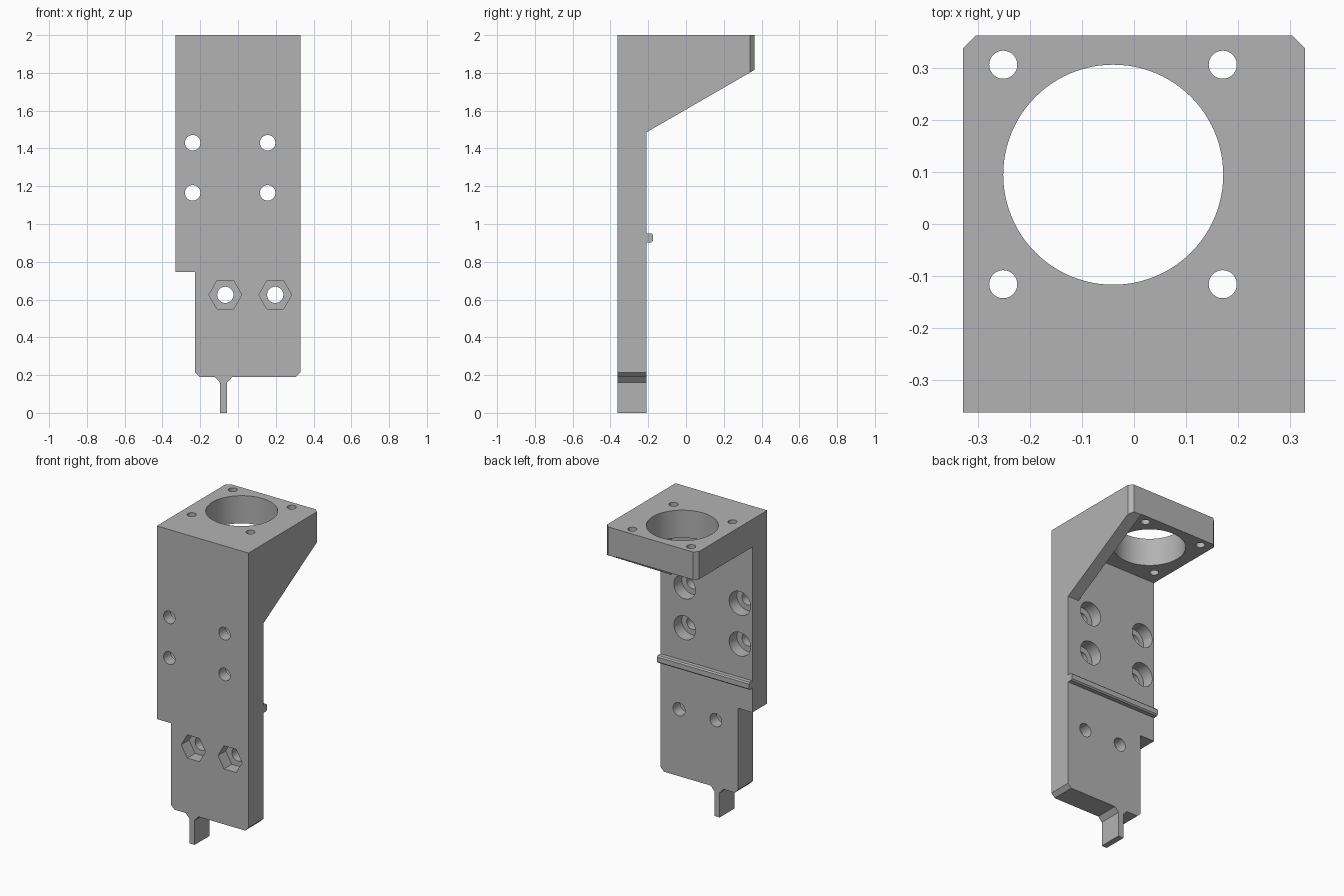
import bpy
import bmesh
import math
from mathutils import Vector

cube = bpy.data.objects.get("Cube")
if cube:
    bpy.data.objects.remove(cube, do_unlink=True)

grey = bpy.data.materials.new("plain grey")
grey.use_nodes = True
colour = (0.45, 0.45, 0.45, 1)
grey.diffuse_color = colour
grey.node_tree.nodes["Principled BSDF"].inputs["Base Color"].default_value = colour

FRONT, BACK, REAR = -0.363, -0.21, 0.363
SIDE, TOP = 0.33, 2.0
PLATE_UNDER = 1.82


def prism(name, profile, axis, start, end):
    """Extrude a closed 2D profile along x, y or z."""
    place = {
        "x": lambda a, b, t: Vector((t, a, b)),
        "y": lambda a, b, t: Vector((a, t, b)),
        "z": lambda a, b, t: Vector((a, b, t)),
    }[axis]
    bm = bmesh.new()
    face = bm.faces.new([bm.verts.new(place(a, b, start)) for a, b in profile])
    grown = bmesh.ops.extrude_face_region(bm, geom=[face], use_keep_orig=True)
    moved = [g for g in grown["geom"] if isinstance(g, bmesh.types.BMVert)]
    bmesh.ops.translate(bm, verts=moved, vec=place(0, 0, end - start))
    bmesh.ops.recalc_face_normals(bm, faces=bm.faces)
    mesh = bpy.data.meshes.new(name)
    bm.to_mesh(mesh)
    bm.free()
    mesh.materials.append(grey)
    obj = bpy.data.objects.new(name, mesh)
    bpy.context.collection.objects.link(obj)
    return obj


def ring(x, y, radius, sides=48):
    steps = [math.tau * i / sides for i in range(sides)]
    return [(x + radius * math.cos(t), y + radius * math.sin(t)) for t in steps]


def rect(a0, b0, a1, b1):
    return [(a0, b0), (a1, b0), (a1, b1), (a0, b1)]


def combine(target, other, operation):
    """Apply a boolean and drop the helper."""
    other.hide_render = True
    mod = target.modifiers.new("combine", "BOOLEAN")
    mod.operation = operation
    mod.solver = "EXACT"
    mod.object = other
    bpy.context.view_layer.objects.active = target
    bpy.ops.object.modifier_apply(modifier=mod.name)
    bpy.data.objects.remove(other, do_unlink=True)


def cut(target, profile, axis, start, end):
    combine(target, prism("cutter", profile, axis, start, end), "DIFFERENCE")


# Upright with side step, chamfered foot and narrow tab
c = 0.025
bracket = prism("motor_bracket", [
    (-SIDE, TOP), (SIDE, TOP), (SIDE, 0.19 + c), (SIDE - c, 0.19),
    (-0.03, 0.19), (-0.057, 0.16), (-0.057, 0), (-0.095, 0),
    (-0.095, 0.16), (-0.122, 0.19), (-0.228 + c, 0.19), (-0.228, 0.19 + c),
    (-0.228, 0.745), (-SIDE, 0.745)], "y", FRONT, BACK)

# Top block, hollowed below into a plate and one side gusset
block = prism("top_block", [
    (-SIDE, -0.3), (SIDE, -0.3), (SIDE, REAR - c), (SIDE - c, REAR),
    (c - SIDE, REAR), (-SIDE, REAR - c)], "z", 1.4, TOP)
cut(block, rect(-1, BACK, 0.25, 1), "z", 1, PLATE_UNDER)
rise = math.tan(math.radians(30))
cut(block, [(BACK, 1), (1, 1), (1, 1.485 + rise * (1 - BACK)), (BACK, 1.485)],
    "x", -1, 1)
combine(bracket, block, "UNION")

# Motor bore and its four screw holes
cut(bracket, ring(-0.04, 0.095, 0.212, 96), "z", 1.7, 2.1)
for x in (-0.252, 0.171):
    for y in (-0.116, 0.307):
        cut(bracket, ring(x, y, 0.027), "z", 1.7, 2.1)

# Mounting holes, counterbored from the back
for x in (-0.24, 0.157):
    for z in (1.165, 1.43):
        cut(bracket, ring(x, z, 0.041), "y", -0.5, -0.1)
        cut(bracket, ring(x, z, 0.077), "y", BACK - 0.08, -0.1)

# Lower holes with hexagonal nut pockets in the front
for x in (-0.067, 0.197):
    cut(bracket, ring(x, 0.625, 0.043), "y", -0.5, -0.1)
    cut(bracket, ring(x, 0.625, 0.087, 6), "y", -0.5, FRONT + 0.08)

# Rib across the back
e = 0.008
rib = prism("back_rib", [
    (BACK - 0.02, 0.903), (-0.175 - e, 0.903), (-0.175, 0.903 + e),
    (-0.175, 0.951 - e), (-0.175 - e, 0.951), (BACK - 0.02, 0.951)],
    "x", -SIDE, SIDE)
combine(bracket, rib, "UNION")

# Smooth bores, sharp edges
bpy.ops.object.select_all(action="DESELECT")
bracket.select_set(True)
bpy.context.view_layer.objects.active = bracket
bpy.ops.object.shade_smooth_by_angle(angle=math.radians(20))
